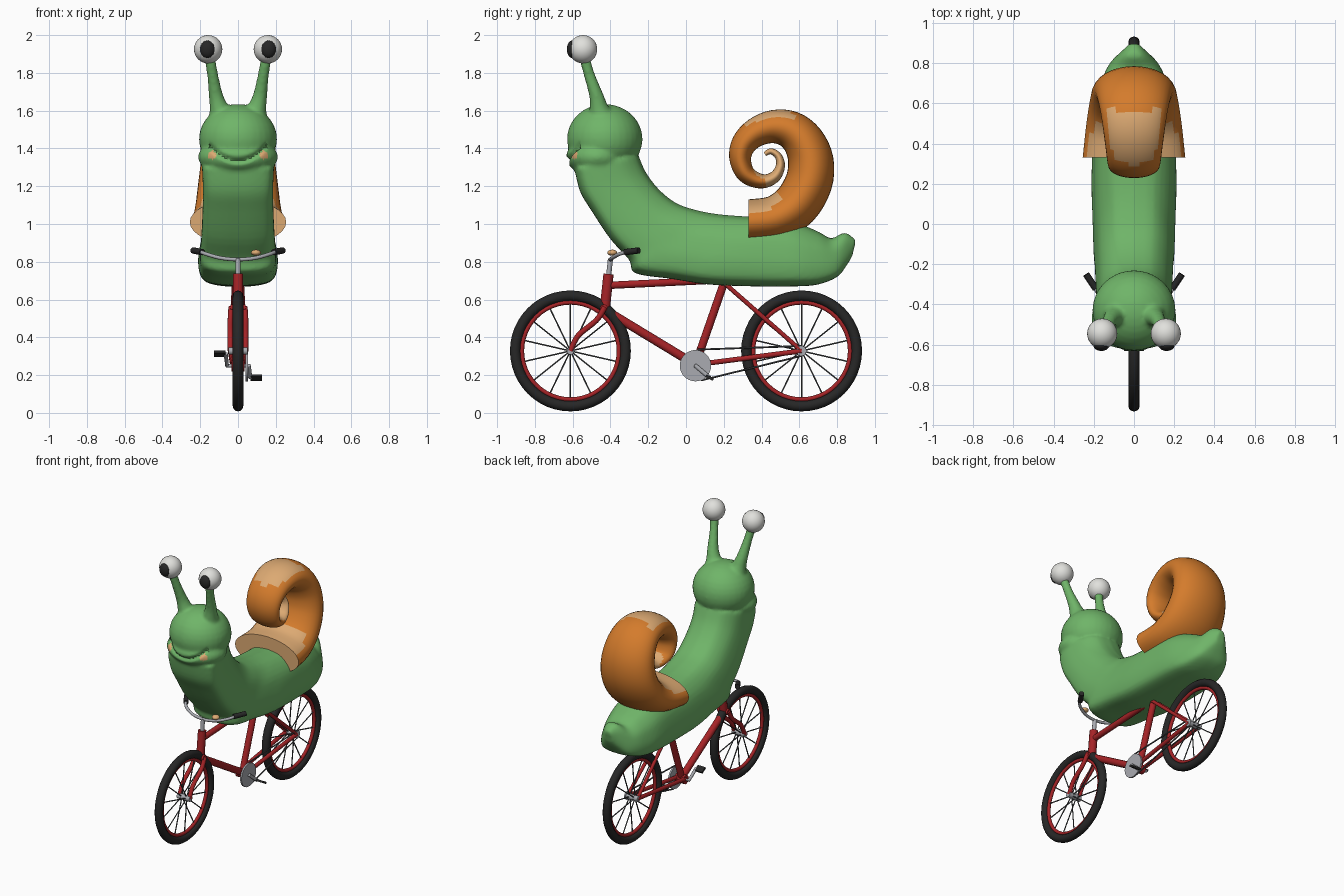
import bpy, bmesh
from math import sin, cos, pi, radians, exp
from mathutils import Vector, Matrix

if "Cube" in bpy.data.objects:
    bpy.data.objects.remove(bpy.data.objects["Cube"])
parts = []


def material(name, r, g, b):
    m = bpy.data.materials.new(name)
    m.use_nodes = True
    m.diffuse_color = (r, g, b, 1)
    m.node_tree.nodes["Principled BSDF"].inputs["Base Color"].default_value = (r, g, b, 1)
    return m


GREEN = material("skin green", .16, .46, .14)
ORANGE = material("shell orange", .66, .2, .025)
TAN = material("tan", .72, .4, .17)
RED = material("frame red", .38, .017, .02)
BLACK = material("rubber black", .02, .02, .02)
SILVER = material("silver", .4, .41, .44)
GREY = material("dark grey", .08, .085, .09)
WHITE = material("eye white", .75, .75, .72)


def add(name, bm, *mats):
    """Turn a bmesh into a smooth-shaded object."""
    bmesh.ops.recalc_face_normals(bm, faces=bm.faces)
    mesh = bpy.data.meshes.new(name)
    bm.to_mesh(mesh)
    bm.free()
    for m in mats:
        mesh.materials.append(m)
    ob = bpy.data.objects.new(name, mesh)
    bpy.context.collection.objects.link(ob)
    parts.append(ob)
    return ob


def spline(rows, steps):
    """Smooth curve through rows of any dimension."""
    out = []
    for i in range(len(rows) - 1):
        quad = zip(rows[max(i - 1, 0)], rows[i], rows[i + 1], rows[min(i + 2, len(rows) - 1)])
        quad = list(quad)
        for s in range(steps):
            t = s / steps
            out.append([b + t / 2 * (c - a + t * (2*a - 5*b + 4*c - d + t * (3*(b - c) + d - a)))
                        for a, b, c, d in quad])
    return out + [list(rows[-1])]


def loft(bm, rings):
    rows = [[bm.verts.new(p) for p in ring] for ring in rings]
    n = len(rows[0])
    for a, b in zip(rows, rows[1:]):
        for j in range(n):
            bm.faces.new((a[j], a[(j + 1) % n], b[(j + 1) % n], b[j]))
    bm.faces.new(rows[0])
    bm.faces.new(rows[-1])


def sweep(bm, points, radii, sides=12):
    """Round tube along points."""
    pts = [Vector(p) for p in points]
    rings, side = [], None
    for i, p in enumerate(pts):
        d = (pts[min(i + 1, len(pts) - 1)] - pts[max(i - 1, 0)]).normalized()
        side = d.orthogonal() if side is None else side - d * side.dot(d)
        side.normalize()
        up = d.cross(side)
        rings.append([p + radii[i] * (side * cos(2*pi*j/sides) + up * sin(2*pi*j/sides))
                      for j in range(sides)])
    loft(bm, rings)


def tube(name, mat, r, *points, sides=12, bent=False):
    bm = bmesh.new()
    pts = spline(points, 5) if bent else points
    sweep(bm, pts, [r] * len(pts), sides)
    return add(name, bm, mat)


def ball(bm, centre, size, seg=32):
    bmesh.ops.create_uvsphere(bm, u_segments=seg, v_segments=seg // 2, radius=1,
                              matrix=Matrix.Translation(centre) @ Matrix.Diagonal((*size, 1)))


def ball_part(name, mat, centre, size):
    bm = bmesh.new()
    ball(bm, centre, size)
    return add(name, bm, mat)


# Body: back point (y, z), sole point (y, z), half width
spine = [(-.25, 1.36, -.59, 1.29, .19), (-.21, 1.27, -.56, 1.17, .185),
         (-.14, 1.18, -.5, 1.07, .185), (-.05, 1.11, -.4, .92, .19),
         (.05, 1.075, -.3, .81, .195), (.15, 1.055, -.27, .74, .2),
         (.25, 1.045, -.08, .71, .205), (.34, 1.04, .12, .68, .21),
         (.46, 1.04, .36, .67, .205), (.58, 1.01, .58, .67, .195),
         (.7, .96, .7, .68, .165), (.77, .925, .8, .72, .125),
         (.84, .955, .85, .78, .075), (.9, .915, .88, .83, .03)]
half = [(0, 0), (.45, .01), (.88, .08), (1, .27), (.98, .5), (.85, .75), (.5, .95), (0, 1)]
outline = [p[:2] for p in spline(half, 3)]
outline += [(-x, h) for x, h in outline[-2:0:-1]]
bm = bmesh.new()
loft(bm, [[(w * x, by + (ty - by) * h, bz + (tz - bz) * h) for x, h in outline]
          for ty, tz, by, bz, w in spline(spine, 4)])

# Head, muzzle and eye stalks, fused with the body
ball(bm, (0, -.43, 1.45), (.207, .2, .185))
ball(bm, (0, -.47, 1.355), (.212, .165, .105))
stalk = [(.085, -.44, 1.54, .075), (.1, -.46, 1.61, .052), (.117, -.475, 1.68, .038),
         (.136, -.515, 1.8, .029), (.155, -.545, 1.91, .03)]
for s in (-1, 1):
    path = spline(stalk, 4)
    sweep(bm, [(s * x, y, z) for x, y, z, r in path], [p[3] for p in path], 16)
raw = add("raw_body", bm, GREEN)
mod = raw.modifiers.new("fuse", "REMESH")
mod.mode, mod.voxel_size = "VOXEL", .011
mod = raw.modifiers.new("soften", "SMOOTH")
mod.factor, mod.iterations = .5, 5
fused = bpy.data.meshes.new_from_object(raw.evaluated_get(bpy.context.evaluated_depsgraph_get()))
parts.remove(raw)
bpy.data.objects.remove(raw)
bm = bmesh.new()
bm.from_mesh(fused)
# Smile crease and cheek spots
for v in bm.verts:
    x, y, z = v.co
    if y < -.48 and abs(x) < .15 and z > 1.25:
        v.co.y += .022 * exp(-((z - 1.335 - 3.5 * x * x) / .014) ** 2)
for f in bm.faces:
    c = f.calc_center_median()
    f.material_index = int(c.y < -.5 and (abs(c.x) - .138) ** 2 + (c.z - 1.365) ** 2 < .0005)
add("snail_body", bm, GREEN, TAN)

# Shell: spiral path (y, z), tube radius, half width
coil = [(.33, 1.01, .12, .255), (.47, 1.03, .12, .24), (.58, 1.1, .125, .225),
        (.65, 1.22, .125, .21), (.66, 1.34, .12, .195), (.62, 1.44, .11, .18),
        (.55, 1.5, .1, .165), (.46, 1.515, .088, .152), (.37, 1.485, .077, .14),
        (.307, 1.425, .067, .132), (.287, 1.35, .058, .125), (.31, 1.275, .05, .117),
        (.36, 1.237, .043, .1), (.42, 1.227, .036, .085), (.475, 1.255, .03, .07),
        (.5, 1.31, .024, .055), (.488, 1.36, .019, .04), (.45, 1.385, .016, .03),
        (.418, 1.37, .012, .02)]
STEPS, SIDES = 4, 32
path = spline(coil, STEPS)
rings = []
for i, (y, z, r, w) in enumerate(path):
    a, b = path[max(i - 1, 0)], path[min(i + 1, len(path) - 1)]
    d = Vector((0, b[0] - a[0], b[1] - a[1])).normalized()
    if i == 0:
        d = Vector((0, 1, 0))
    out = Vector((0, -d.z, d.y))
    rings.append([Vector((w * cos(t), y, z)) + out * r * sin(t)
                  for t in (2 * pi * j / SIDES for j in range(SIDES))])
bm = bmesh.new()
loft(bm, rings)
shell = add("shell", bm, ORANGE, TAN)
for f in shell.data.polygons:
    inner = f.index // SIDES >= 13 * STEPS
    f.material_index = int(inner or (f.normal.z > .7 and f.center.y < .57))

# Eyes
for s, side in ((-1, "right"), (1, "left")):
    ball_part(side + "_eye", WHITE, (s * .158, -.545, 1.925), (.075, .075, .075))
    ball_part(side + "_pupil", BLACK, (s * .162, -.603, 1.925), (.04, .028, .046))


# Wheels
def ring(name, mat, y, z, major, minor, seg=48, sides=12):
    bm = bmesh.new()
    rows = [[bm.verts.new((minor * cos(b), y + (major + minor * sin(b)) * cos(a),
                           z + (major + minor * sin(b)) * sin(a)))
             for b in (2 * pi * j / sides for j in range(sides))]
            for a in (2 * pi * i / seg for i in range(seg))]
    for i in range(seg):
        p, q = rows[i], rows[(i + 1) % seg]
        for j in range(sides):
            k = (j + 1) % sides
            bm.faces.new((p[j], p[k], q[k], q[j]))
    add(name, bm, mat)


AXLE = .328
for y, end in ((-.612, "front"), (.612, "rear")):
    ring(end + "_tyre", BLACK, y, AXLE, .292, .028)
    ring(end + "_rim", RED, y, AXLE, .257, .012)
    tube(end + "_hub", SILVER, .02, (-.05, y, AXLE), (.05, y, AXLE))
    bm = bmesh.new()
    for i in range(14):
        a = 2 * pi * (i + .5) / 14
        x = .02 * (-1) ** i
        sweep(bm, [(x, y, AXLE), (0, y + .255 * cos(a), AXLE + .255 * sin(a))], [.004] * 2, 6)
    add(end + "_spokes", bm, GREY)

# Frame
tube("head_tube", RED, .028, (0, -.43, .55), (0, -.41, .735))
tube("top_tube", RED, .02, (0, -.41, .675), (0, .2, .705))
tube("down_tube", RED, .024, (0, -.42, .54), (0, .05, .255))
tube("seat_tube", RED, .022, (0, .05, .255), (0, .205, .7))
tube("bottom_bracket", RED, .032, (-.035, .05, .25), (.035, .05, .25))
tube("fork_crown", RED, .02, (-.04, -.435, .555), (.04, -.435, .555))
for s, side in ((-1, "right"), (1, "left")):
    x = s * .04
    tube(side + "_fork", RED, .015, (x * .9, -.43, .56), (x, -.475, .49), (x, -.57, .41),
         (x, -.612, AXLE), bent=True)
    tube(side + "_seat_stay", RED, .012, (x * .5, .2, .69), (x, .612, AXLE))
    tube(side + "_chain_stay", RED, .014, (x * .7, .05, .255), (x, .612, AXLE))

# Handlebar, grips and bell
tube("stem", SILVER, .014, (0, -.41, .72), (0, -.4, .815))
bar = [(.2, -.31, .853), (.165, -.355, .84), (.09, -.39, .82)]
bar += [(0, -.4, .812)] + [(-x, y, z) for x, y, z in bar[::-1]]
tube("handlebar", SILVER, .01, *bar, bent=True)
for s, side in ((-1, "right"), (1, "left")):
    tube(side + "_grip", BLACK, .017, (s * .19, -.322, .851), (s * .238, -.25, .86))
ball_part("bell", TAN, (.095, -.39, .848), (.026, .026, .016))

# Drive train
tube("chainring", SILVER, .083, (.04, .05, .25), (.052, .05, .25), sides=32)
tube("sprocket", SILVER, .026, (.04, .612, AXLE), (.05, .612, AXLE), sides=16)
tube("upper_chain", GREY, .005, (.045, .06, .335), (.045, .612, .354), sides=6)
tube("lower_chain", GREY, .005, (.045, .08, .172), (.045, .612, .302), sides=6)
for s, side in ((-1, "right"), (1, "left")):
    y, z = .05 + s * .075, .25 - s * .063
    tube(side + "_crank", SILVER, .011, (0, .05, .25), (s * .058, .05, .25), (s * .065, y, z))
    bm = bmesh.new()
    bmesh.ops.create_cube(bm, size=1, matrix=Matrix.Translation((s * .096, y, z))
                          @ Matrix.Rotation(radians(-30), 4, "X")
                          @ Matrix.Diagonal((.06, .045, .014, 1)))
    add(side + "_pedal", bm, BLACK)

# Smooth shading with sharp edges kept
for ob in bpy.context.selected_objects:
    ob.select_set(False)
for ob in parts:
    ob.select_set(True)
bpy.context.view_layer.objects.active = parts[0]
bpy.ops.object.shade_smooth_by_angle(angle=radians(45))
